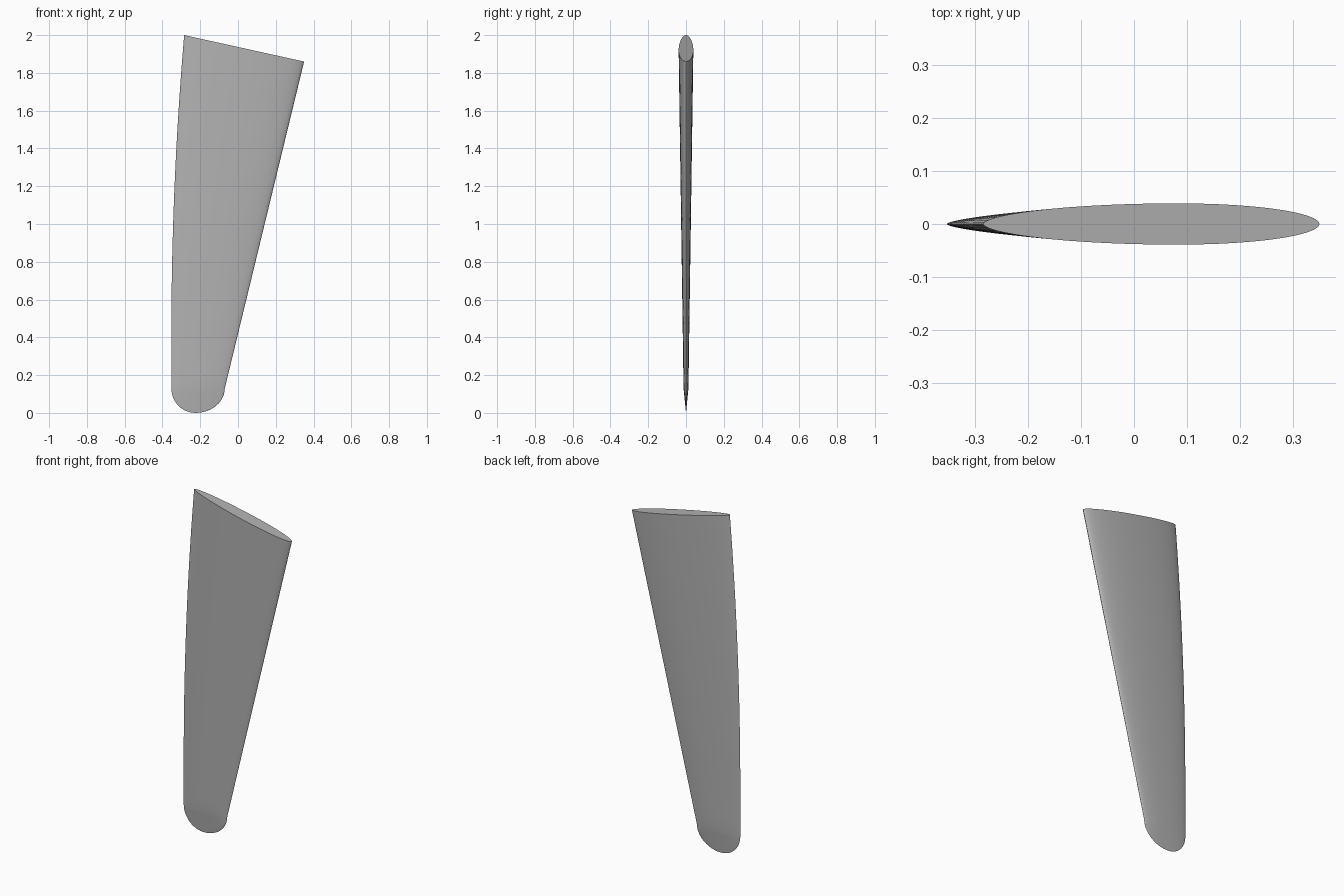
import bpy, bmesh, math

cube = bpy.data.objects.get("Cube")
if cube:
    bpy.data.objects.remove(cube, do_unlink=True)

mat = bpy.data.materials.new("plain_grey")
mat.use_nodes = True
grey = (0.45, 0.45, 0.45, 1)
mat.diffuse_color = grey
mat.node_tree.nodes["Principled BSDF"].inputs["Base Color"].default_value = grey

SIDE = 24       # points along each flank of a section
PEAK = 0.58     # chord position of the greatest thickness
TIP_Z = 0.13    # height where the rounded tip begins


def section(left, right, half):
    """Foil outline between two (x, z) ends: fine trailing edge, round leading edge."""
    pts = []
    for i in range(2 * SIDE):
        a = math.pi * i / SIDE
        t = 0.5 - 0.5 * math.cos(a)
        if t < PEAK:
            y = max(0, 1 - ((PEAK - t) / PEAK) ** 2) ** 0.56
        else:
            y = max(0, 1 - ((t - PEAK) / (1 - PEAK)) ** 2) ** 0.5
        y *= half if i < SIDE else -half
        pts.append((left[0] + t * (right[0] - left[0]), y,
                    left[1] + t * (right[1] - left[1])))
    return pts


# Blade body: the trailing edge bows, the leading edge is straight
rows = []
for i in range(25):
    k = i / 24
    zl = 2 + (TIP_Z - 2) * k
    zr = 1.86 + (TIP_Z - 1.86) * k
    xl = -0.353 + 0.068 * (max(0, zl - 0.4) / 1.6) ** 2
    xr = 0.35 - 0.42 * k
    rows.append(section((xl, zl), (xr, zr), 0.039 - 0.026 * k))

# Rounded tip, thinning to a sharp rim
for i in range(1, 12):
    a = math.pi / 2 * i / 12
    z = TIP_Z * (1 - math.sin(a))
    rows.append(section((-0.225 - 0.128 * math.cos(a), z),
                        (-0.225 + 0.155 * math.cos(a), z),
                        0.013 * (1 - math.sin(a))))

# Skin the sections and close both ends
bm = bmesh.new()
rings = [[bm.verts.new(p) for p in row] for row in rows]
end = bm.verts.new((-0.225, 0, 0))
n = 2 * SIDE
for upper, lower in zip(rings, rings[1:]):
    for i in range(n):
        j = (i + 1) % n
        bm.faces.new((upper[i], upper[j], lower[j], lower[i]))
for i in range(n):
    bm.faces.new((rings[-1][i], rings[-1][(i + 1) % n], end))
bm.faces.new(rings[0])
bmesh.ops.recalc_face_normals(bm, faces=bm.faces[:])

mesh = bpy.data.meshes.new("foil_blade")
bm.to_mesh(mesh)
bm.free()
mesh.materials.append(mat)
blade = bpy.data.objects.new("foil_blade", mesh)
bpy.context.collection.objects.link(blade)

# Smooth flanks with a crisp top cap
bpy.ops.object.select_all(action='DESELECT')
blade.select_set(True)
bpy.context.view_layer.objects.active = blade
bpy.ops.object.shade_smooth_by_angle(angle=math.radians(40))
